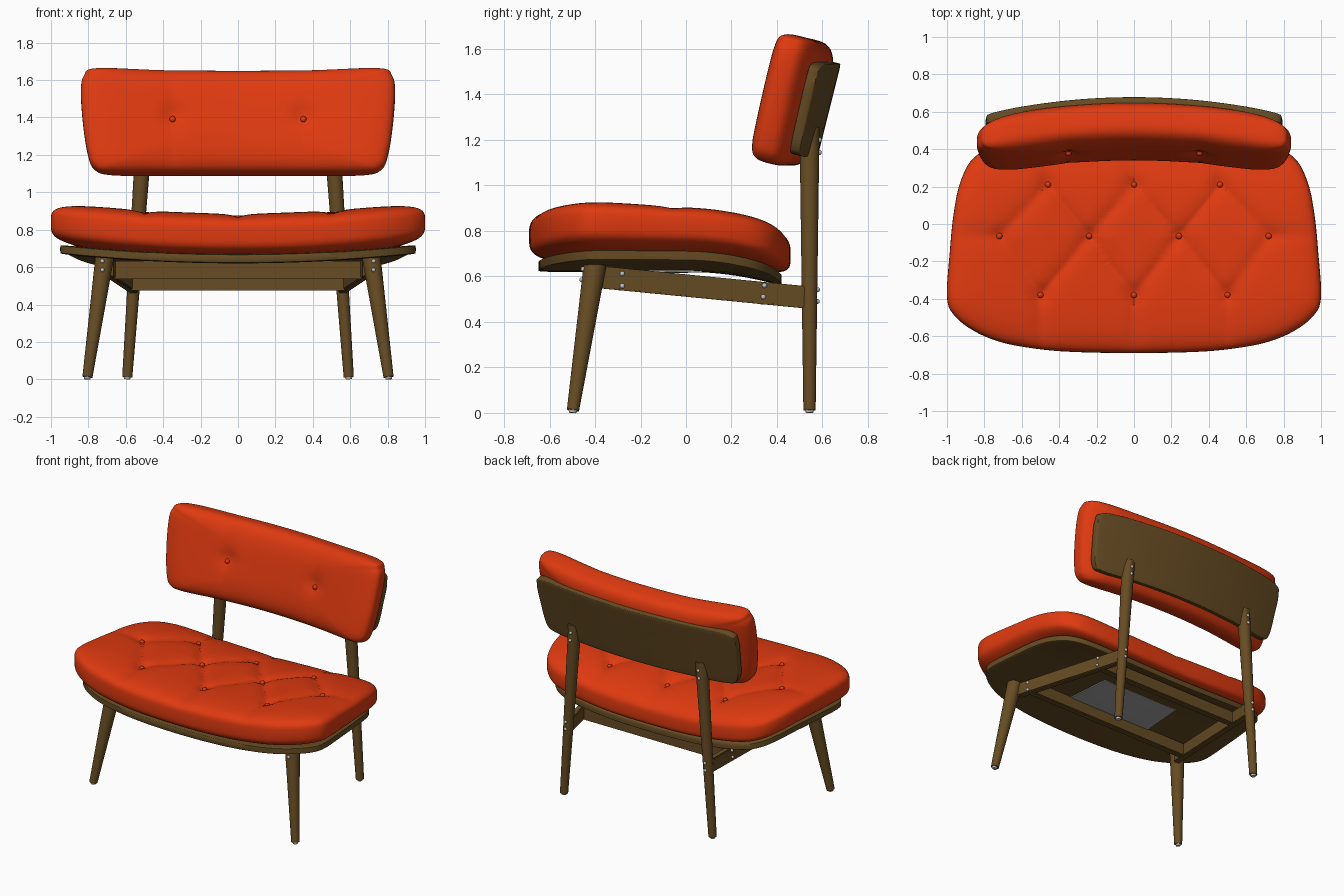
import bpy, bmesh, math
from mathutils import Vector, Matrix
from mathutils.bvhtree import BVHTree

if "Cube" in bpy.data.objects:
    bpy.data.objects.remove(bpy.data.objects["Cube"])


def material(name, r, g, b):
    m = bpy.data.materials.new(name)
    m.diffuse_color = (r, g, b, 1)
    m.use_nodes = True
    m.node_tree.nodes["Principled BSDF"].inputs["Base Color"].default_value = m.diffuse_color
    return m


RED = material("red upholstery", 0.74, 0.042, 0.005)
WOOD = material("brown wood", 0.135, 0.072, 0.017)
METAL = material("metal", 0.52, 0.53, 0.56)
GREY = material("grey cloth", 0.38, 0.38, 0.38)


def finish(name, bm, mat):
    bmesh.ops.recalc_face_normals(bm, faces=bm.faces[:])
    me = bpy.data.meshes.new(name)
    bm.to_mesh(me)
    bm.free()
    me.materials.append(mat)
    ob = bpy.data.objects.new(name, me)
    bpy.context.collection.objects.link(ob)
    return ob


def outline(half, sub=7):
    """Mirror a half outline in x and smooth it into a closed curve."""
    p = [Vector(q) for q in half]
    p += [Vector((-q.x, q.y)) for q in p[-2:0:-1]]
    n, out = len(p), []
    for i in range(n):
        a, b, c, d = (p[(i + k) % n] for k in (-1, 0, 1, 2))
        for j in range(sub):
            t = j / sub
            out.append(0.5 * (2 * b + (c - a) * t + (2 * a - 5 * b + 4 * c - d) * t * t
                              + (3 * b - a - 3 * c + d) * t ** 3))
    return out


def pillow(name, pts, centre, n, place, mat, inner=26):
    """Rounded pad: rings of the outline, superellipse edge; place(x, v, h) with h in -1..1."""
    start = math.acos(0.8 ** (n / 2))
    rings = [0.8 * k / inner for k in range(1, inner)]
    rings += [math.cos(start * (1 - k / 12)) ** (2 / n) for k in range(13)]
    steps = [(s, 1) for s in rings] + [(s, -1) for s in rings[-2::-1]]
    bm = bmesh.new()
    c = Vector(centre)
    loops = []
    for s, side in steps:
        h = side * max(0.0, 1 - s ** n) ** (1 / n)
        loops.append([bm.verts.new(place(*(c + (q - c) * s), h)) for q in pts])
    m = len(pts)
    for a, b in zip(loops, loops[1:]):
        for i in range(m):
            bm.faces.new((a[i], a[(i + 1) % m], b[(i + 1) % m], b[i]))
    for loop, h in ((loops[0], 1), (loops[-1], -1)):
        mid = bm.verts.new(place(*c, h))
        for i in range(m):
            bm.faces.new((loop[i], loop[(i + 1) % m], mid))
    return finish(name, bm, mat)


def seg_dist(p, a, b):
    d = b - a
    t = max(0, min(1, (p - a).dot(d) / d.length_squared))
    return (p - a - d * t).length


def balls(name, places, r, mat):
    bm = bmesh.new()
    for p in places:
        bmesh.ops.create_uvsphere(bm, u_segments=12, v_segments=8, radius=r,
                                  matrix=Matrix.Translation(p))
    return finish(name, bm, mat)


def rod(name, a, b, r1, r2, mat):
    a, b = Vector(a), Vector(b)
    d = b - a
    bm = bmesh.new()
    bmesh.ops.create_cone(bm, cap_ends=True, segments=28, radius1=r1, radius2=r2, depth=d.length,
                          matrix=Matrix.Translation((a + b) / 2) @ d.to_track_quat('Z', 'Y').to_matrix().to_4x4())
    return finish(name, bm, mat)


def beam(name, a, b, width, height):
    a, b = Vector(a), Vector(b)
    d = (b - a).normalized()
    side = d.cross(Vector((0, 0, 1))).normalized() * width / 2
    up = Vector((0, 0, height / 2))
    bm = bmesh.new()
    ends = [[bm.verts.new(e + side * i + up * j) for i, j in ((-1, -1), (1, -1), (1, 1), (-1, 1))]
            for e in (a, b)]
    bm.faces.new(ends[0])
    bm.faces.new(ends[1])
    for i in range(4):
        k = (i + 1) % 4
        bm.faces.new((ends[0][i], ends[0][k], ends[1][k], ends[1][i]))
    bmesh.ops.bevel(bm, geom=bm.edges[:], offset=0.006, segments=2, affect='EDGES')
    return finish(name, bm, WOOD)


# Seat tufting: buttons and the creases that join them
row_a = [Vector((x, 0.21)) for x in (-0.46, 0, 0.46)]
row_b = [Vector((x, -0.065)) for x in (-0.72, -0.24, 0.24, 0.72)]
row_c = [Vector((x, -0.38)) for x in (-0.5, 0, 0.5)]
buttons = row_a + row_b + row_c
creases = [(p, q) for p in row_b for q in row_a + row_c if abs(p.x - q.x) < 0.3]
creases += [(p, Vector((p.x, 0.5))) for p in row_a] + [(p, Vector((p.x, -0.72))) for p in row_c]
creases += [(p, Vector((math.copysign(1.05, p.x), -0.05))) for p in (row_b[0], row_b[3])]


def seat_bottom(x, y):
    return 0.65 + 0.055 * x * x - 0.35 * max(0, y) ** 2


def seat_place(x, y, h):
    top = 0.888 + 0.085 * x * x - 0.05 * (y + 0.4) - 0.2 * max(0, y) ** 2
    low = seat_bottom(x, y)
    z = (top + low) / 2 + h * (top - low) / 2
    if h > 0:
        p = Vector((x, y))
        crease = min(seg_dist(p, a, b) for a, b in creases)
        pit = min((p - b).length for b in buttons)
        z -= h ** 3 * (0.022 * math.exp(-crease / 0.045) + 0.018 * math.exp(-(pit / 0.05) ** 2))
    return x, y, z


# Seat cushion, board and dust cover
seat_line = outline([(0, -.69), (.3, -.685), (.5, -.67), (.7, -.635), (.85, -.575), (.96, -.49),
                     (1, -.39), (.985, -.15), (.965, .05), (.93, .22), (.86, .35), (.72, .42),
                     (.4, .455), (0, .46)])
seat = pillow("seat_cushion", seat_line, (0, -0.1), 4, seat_place, RED, 34)
board_line = [Vector((p.x * 0.95, -0.1 + (p.y + 0.1) * 0.93)) for p in seat_line]
pillow("seat_board", board_line, (0, -0.1), 16,
       lambda x, y, h: (x, y, seat_bottom(x, y) - 0.005 + 0.025 * h), WOOD, 8)
cover_line = [Vector(p) for p in ((-.34, -.27), (.34, -.27), (.31, .07), (-.31, .07))]
pillow("dust_cover", cover_line, (0, -0.1), 40,
       lambda x, y, h: (x, y, seat_bottom(x, y) - 0.032 + 0.004 * h), GREY, 6)

# Backrest: leaning back and bowed in plan
LEAN = math.radians(14)


def back_point(x, w, t):
    y = 0.495 - 0.14 * x * x + w * math.sin(LEAN) + t * math.cos(LEAN)
    return x, y, 1.375 + w * math.cos(LEAN) - t * math.sin(LEAN)


def back_place(x, w, h):
    t = -0.122 * h
    if h > 0:
        d = abs(abs(x) - 0.35)
        t += h ** 3 * (0.008 * math.exp(-d / 0.05)
                       + 0.018 * math.exp(-(math.hypot(d, w - 0.01) / 0.06) ** 2))
    return back_point(x, w, t)


back_line = outline([(0, -.288), (.4, -.288), (.68, -.285), (.77, -.255), (.805, -.17), (.83, 0),
                     (.84, .17), (.825, .25), (.76, .29), (.4, .278), (0, .275)], 8)
back = pillow("back_cushion", back_line, (0, 0), 3.3, back_place, RED)
back_board_line = outline([(0, -.22), (.4, -.22), (.68, -.22), (.76, -.18), (.785, 0),
                           (.79, .13), (.74, .19), (.4, .2), (0, .2)])
pillow("back_board", back_board_line, (0, 0), 16,
       lambda x, w, h: back_point(x, w, 0.115 + 0.027 * h), WOOD, 8)


# Buttons sit where rays meet the cushions
def hits(ob, rays, direction):
    bm = bmesh.new()
    bm.from_mesh(ob.data)
    tree = BVHTree.FromBMesh(bm)
    found = [tree.ray_cast(Vector(r), Vector(direction))[0] for r in rays]
    bm.free()
    return [f for f in found if f]


balls("seat_buttons", hits(seat, [(b.x, b.y, 2) for b in buttons], (0, 0, -1)), 0.017, RED)
balls("back_buttons", hits(back, [(x, -2, 1.39) for x in (-0.35, 0.35)], (0, 1, 0)), 0.017, RED)

# Legs, feet and side rails, left and right
screws = []
for s, label in ((-1, "left"), (1, "right")):
    rod("front_leg_" + label, (s * 0.805, -0.497, 0.012), (s * 0.713, -0.4, 0.652), 0.027, 0.05, WOOD)
    rod("back_leg_" + label, (s * 0.592, 0.543, 0.012), (s * 0.505, 0.543, 1.255), 0.027, 0.044, WOOD)
    rod("front_foot_" + label, (s * 0.806, -0.498, 0), (s * 0.805, -0.497, 0.014), 0.016, 0.02, METAL)
    rod("back_foot_" + label, (s * 0.593, 0.543, 0), (s * 0.592, 0.543, 0.014), 0.016, 0.02, METAL)
    beam("side_rail_" + label, (s * 0.69, -0.38, 0.597), (s * 0.557, 0.53, 0.508), 0.045, 0.098)
    screws += [(s * 0.725, -0.452, 0.632), (s * 0.725, -0.458, 0.585),
               (s * 0.70, -0.28, 0.612), (s * 0.70, -0.28, 0.558),
               (s * 0.608, 0.345, 0.56), (s * 0.608, 0.34, 0.51),
               (s * 0.555, 0.578, 0.542), (s * 0.558, 0.577, 0.49),
               (s * 0.509, 0.587, 1.2), (s * 0.513, 0.586, 1.145)]
balls("screws", screws, 0.011, METAL)

# Cross rails
beam("front_rail", (-0.675, -0.28, 0.585), (0.675, -0.28, 0.585), 0.045, 0.095)
beam("rear_rail", (-0.58, 0.345, 0.523), (0.58, 0.345, 0.523), 0.045, 0.095)

# Smooth shading with sharp edges kept
for ob in bpy.context.collection.objects:
    ob.select_set(True)
    bpy.context.view_layer.objects.active = ob
bpy.ops.object.shade_smooth_by_angle(angle=math.radians(40))
